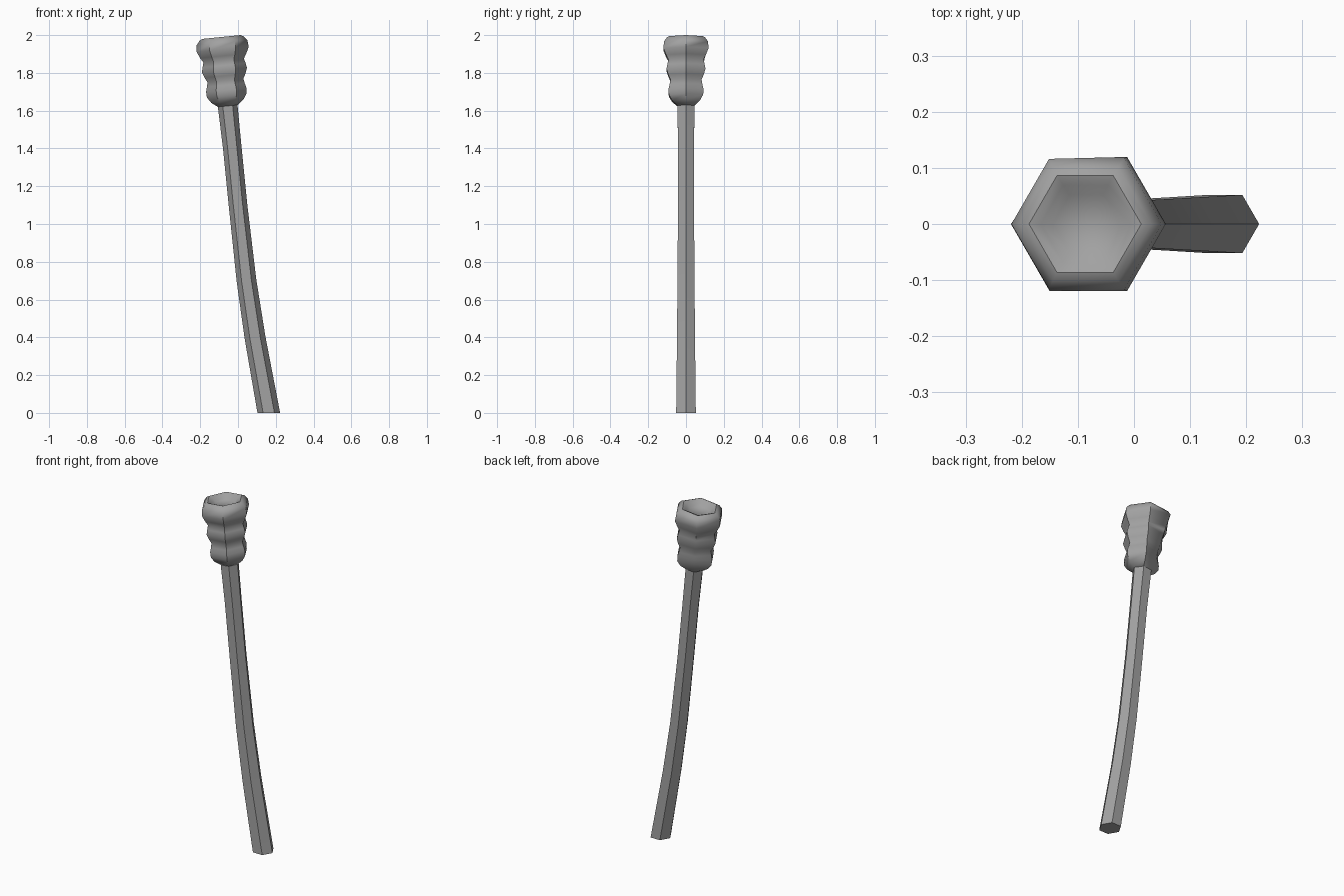
import bpy
import bmesh
import math
from mathutils import Vector

cube = bpy.data.objects.get("Cube")
if cube:
    bpy.data.objects.remove(cube, do_unlink=True)

SIDES = 6
STRAIGHT_COLUMN = 2          # back right corner, where the bulges are flattened

grey = bpy.data.materials.new("plain_grey")
grey.use_nodes = True
colour = (0.36, 0.36, 0.36, 1)
grey.diffuse_color = colour
grey.node_tree.nodes["Principled BSDF"].inputs["Base Color"].default_value = colour

# Bent centre line of the stalk as (x, z)
path = [(0.163, 0), (0.09, 0.4), (0.045, 0.7), (0.0, 1.1), (-0.03, 1.4),
        (-0.055, 1.63), (-0.088, 2.0)]


def centre_x(z):
    for (x0, z0), (x1, z1) in zip(path, path[1:]):
        if z <= z1:
            return x0 + (x1 - x0) * (z - z0) / (z1 - z0)
    return path[-1][0]


def ring(bm, z, radius, tilt, corner_radius=None):
    """One hexagonal cross-section, tipped along the bend."""
    verts = []
    for i in range(SIDES):
        a = math.tau * i / SIDES
        r = radius
        if corner_radius is not None and i == STRAIGHT_COLUMN:
            r = corner_radius
        verts.append(bm.verts.new(Vector((centre_x(z) + r * math.cos(a),
                                          r * math.sin(a),
                                          z + tilt * r * math.cos(a)))))
    return verts


def skin(bm, rings):
    for lower, upper in zip(rings, rings[1:]):
        for i in range(SIDES):
            j = (i + 1) % SIDES
            bm.faces.new((lower[i], lower[j], upper[j], upper[i]))
    bm.faces.new(list(reversed(rings[0])))
    bm.faces.new(rings[-1])


def finish(bm, name):
    bmesh.ops.recalc_face_normals(bm, faces=bm.faces)
    mesh = bpy.data.meshes.new(name)
    bm.to_mesh(mesh)
    bm.free()
    mesh.materials.append(grey)
    obj = bpy.data.objects.new(name, mesh)
    bpy.context.collection.objects.link(obj)
    bpy.ops.object.select_all(action="DESELECT")
    obj.select_set(True)
    bpy.context.view_layer.objects.active = obj
    bpy.ops.object.shade_smooth_by_angle(angle=math.radians(50))


# Stalk: a slim six-sided tube that narrows slightly towards the middle
stalk = [(0, 0.06), (0.4, 0.055), (0.7, 0.052), (1.1, 0.049),
         (1.4, 0.049), (1.63, 0.052)]
bm = bmesh.new()
skin(bm, [ring(bm, z, r, 0.1 if z else 0) for z, r in stalk])
finish(bm, "stalk")

# Head: three stacked bulges, rounded rim and sunken centre
head = [(1.625, 0.052), (1.65, 0.085), (1.68, 0.105), (1.71, 0.107),
        (1.735, 0.1), (1.76, 0.095), (1.785, 0.108), (1.815, 0.119),
        (1.84, 0.114), (1.865, 0.107), (1.89, 0.122), (1.925, 0.138),
        (1.96, 0.134), (1.982, 0.117), (1.99, 0.1), (1.982, 0.08),
        (1.962, 0.06)]
neck_z, neck_r = head[0]
rim_z, rim_r = 1.94, 0.128
rings = []
for k, (z, r) in enumerate(head):
    flat = None
    if z < rim_z and k < 12:
        flat = neck_r + (rim_r - neck_r) * (z - neck_z) / (rim_z - neck_z)
    rings.append(ring(bm := bmesh.new(), z, r, 0.1, flat) if k == 0
                 else ring(bm, z, r, 0.1, flat))
skin(bm, rings)
finish(bm, "head")
